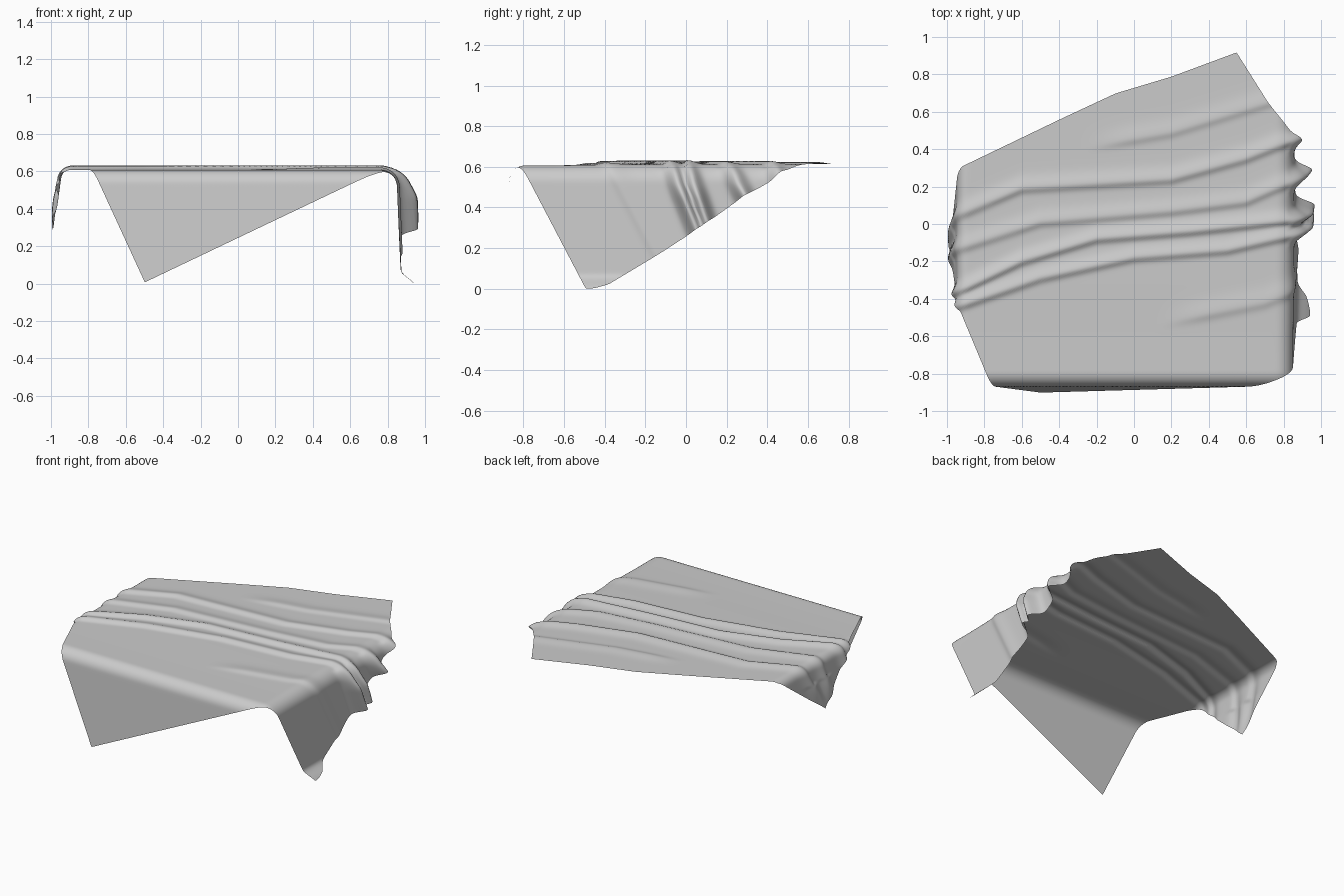
import bpy, math
from mathutils import Vector

if "Cube" in bpy.data.objects:
    bpy.data.objects.remove(bpy.data.objects["Cube"])

N = 170          # grid resolution of the cloth
TOP = 0.607      # height of the flat top

# Outline of the cloth laid flat (corners: front, right, back, left)
FRONT_RIGHT = [(-0.5, -1.44), (0.8, -0.82), (1.43, -0.49)]
RIGHT_BACK = [(1.43, -0.49), (1.40, -0.38), (1.25, -0.13), (1.10, 0.10), (0.97, 0.28),
              (0.87, 0.46), (0.72, 0.65), (0.55, 0.92)]
LEFT_BACK = [(-1.25, -0.12), (-0.92, 0.31), (-0.4, 0.56), (-0.1, 0.70), (0.2, 0.79), (0.55, 0.92)]
FRONT_LEFT = [(-0.5, -1.44), (-0.78, -0.83), (-0.93, -0.47), (-1.25, -0.12)]

# Wrinkle ridges on the flat cloth: (height, width, path)
RIDGES = [
    (0.016, 0.040, [(-1.25, -0.10), (-0.93, 0.05), (-0.6, 0.19), (0.2, 0.24), (0.6, 0.35), (0.9, 0.47)]),
    (0.014, 0.040, [(-1.25, -0.20), (-0.93, -0.13), (-0.5, 0.01), (0.2, 0.07), (0.6, 0.12), (0.85, 0.23), (1.0, 0.31)]),
    (0.020, 0.035, [(-1.25, -0.45), (-0.93, -0.36), (-0.6, -0.20), (-0.2, -0.08), (0.3, -0.04), (0.85, 0.02), (1.15, 0.12)]),
    (0.018, 0.035, [(-1.2, -0.5), (-0.93, -0.44), (-0.5, -0.29), (0, -0.18), (0.5, -0.14), (0.85, -0.06), (1.15, 0.06)]),
    (0.010, 0.045, [(-0.2, 0.42), (0.2, 0.49), (0.72, 0.65)]),
    (0.010, 0.050, [(0.2, -0.52), (0.7, -0.42), (0.85, -0.36), (1.3, -0.12)]),
]


def smooth(t):
    t = min(max(t, 0), 1)
    return t * t * (3 - 2 * t)


def along(points, t):
    """Point at a fraction of a polyline's length."""
    pts = [Vector(p) for p in points]
    lens = [(b - a).length for a, b in zip(pts, pts[1:])]
    d = t * sum(lens)
    for a, b, l in zip(pts, pts[1:], lens):
        if d <= l:
            return a.lerp(b, d / l)
        d -= l
    return pts[-1]


def path_y(path, x):
    """Height of a ridge path at x, extended past both ends."""
    i = 0
    while i < len(path) - 2 and x > path[i + 1][0]:
        i += 1
    (x0, y0), (x1, y1) = path[i], path[i + 1]
    return y0 + (y1 - y0) * (x - x0) / (x1 - x0)


def bend(s, r, lean):
    """Bend a strip over an edge: outward travel, drop and angle."""
    if s <= 0:
        return s, 0, 0
    a = min(s / r, math.pi / 2 - lean)
    rest = max(0, s - a * r)
    return (r * math.sin(a) + rest * math.cos(a),
            r * (1 - math.cos(a)) + rest * math.sin(a), a)


def wrinkle(x, y):
    flap = max(smooth((x - 0.78) / 0.2) * 0.085, smooth((-0.9 - x) / 0.3) * 0.02)
    h = 0
    for height, width, path in RIDGES:
        d = y - path_y(path, x)
        w = width * (0.55 if d < 0 else 1.3)
        if flap > 0.01:
            w = width * 1.1
        ends = smooth((x - path[0][0]) / 0.3 + 0.3)
        if path[-1][0] < 0.8:
            flap = 0
        h = max(h, (height + flap) * ends * math.exp(-(d / w) ** 2))
    return h


def drape(p):
    x, y = p
    h = wrinkle(x, y) + 0.006 * smooth((y + 0.7) / 0.5)
    if x > 0:
        ox, dx, ax = bend(x - 0.76, 0.09, 0.04)
        px, sx = 0.76 + ox, 1
    else:
        ox, dx, ax = bend(-x - 0.89, 0.05, 0.14)
        px, sx = -0.89 - ox, -1
    oy, dy, ay = bend(-y - 0.79, 0.08, 0.06)
    z = TOP - dx - dy
    n = Vector((sx * math.sin(ax), -math.sin(ay), math.cos(ax) * math.cos(ay)))
    q = Vector((px, -0.79 - oy, z)) + n * h
    # right corner curls out where it meets the floor
    if x > 1:
        q.x += 0.07 * smooth((0.07 - z) / 0.08)
    q.z = max(q.z, 0)
    return q


# Draped cloth: patch spanned by the four outlines, bent over the hidden table
ab = [along(FRONT_RIGHT, i / N) for i in range(N + 1)]
dc = [along(LEFT_BACK, i / N) for i in range(N + 1)]
ad = [along(FRONT_LEFT, i / N) for i in range(N + 1)]
bc = [along(RIGHT_BACK, i / N) for i in range(N + 1)]
verts, faces = [], []
for j in range(N + 1):
    v = j / N
    for i in range(N + 1):
        u = i / N
        flat = (ab[i] * (1 - v) + dc[i] * v + ad[j] * (1 - u) + bc[j] * u
                - (ab[0] * (1 - u) * (1 - v) + ab[N] * u * (1 - v)
                   + dc[0] * (1 - u) * v + dc[N] * u * v))
        verts.append(drape(flat))
        if i < N and j < N:
            k = j * (N + 1) + i
            faces.append((k, k + 1, k + N + 2, k + N + 1))

mesh = bpy.data.meshes.new("draped_cloth")
mesh.from_pydata(verts, [], faces)
mesh.shade_smooth()
cloth = bpy.data.objects.new("draped_cloth", mesh)
bpy.context.collection.objects.link(cloth)

# Soften the creases
soft = cloth.modifiers.new("soften", 'SMOOTH')
soft.factor = 0.5
soft.iterations = 3
